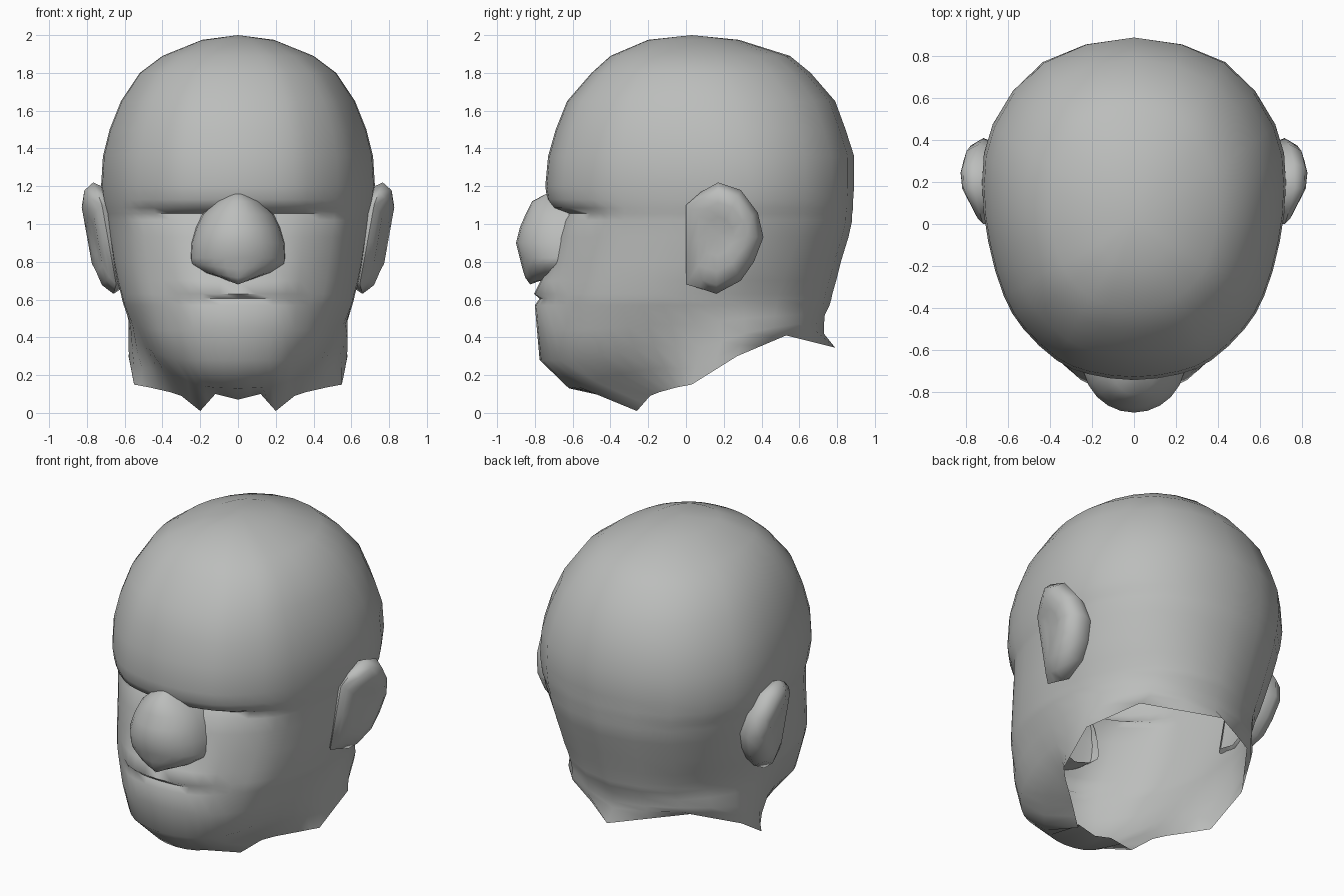
import bpy, bmesh, math
from mathutils import Vector

if "Cube" in bpy.data.objects:
    bpy.data.objects.remove(bpy.data.objects["Cube"])

clay = bpy.data.materials.new("grey clay")
clay.diffuse_color = (0.5, 0.51, 0.5, 1)
clay.use_nodes = True
clay.node_tree.nodes["Principled BSDF"].inputs["Base Color"].default_value = clay.diffuse_color


def finish(name, bm, angle=60):
    bmesh.ops.remove_doubles(bm, verts=bm.verts, dist=0.0005)
    bmesh.ops.recalc_face_normals(bm, faces=bm.faces)
    mesh = bpy.data.meshes.new(name)
    bm.to_mesh(mesh)
    bm.free()
    mesh.materials.append(clay)
    ob = bpy.data.objects.new(name, mesh)
    bpy.context.collection.objects.link(ob)
    bpy.ops.object.select_all(action='DESELECT')
    ob.select_set(True)
    bpy.context.view_layer.objects.active = ob
    bpy.ops.object.shade_smooth_by_angle(angle=math.radians(angle))
    return ob


def resample(keys, steps, smooth=True):
    """Half outline through the keys; tangents mirror across x = 0."""
    keys = [Vector(k) for k in keys]
    flip = lambda v: Vector((-v.x, v.y, v.z))
    ext = [flip(keys[1])] + keys + [flip(keys[-2])]
    out = []
    for i in range(1, len(ext) - 2):
        a, b, c, d = ext[i - 1:i + 3]
        for s in range(steps):
            t = s / steps
            if smooth:
                out.append(0.5 * (2 * b + (c - a) * t + (2 * a - 5 * b + 4 * c - d) * t * t
                                  + (3 * b - a - 3 * c + d) * t ** 3))
            else:
                out.append(b.lerp(c, t))
    return out + [keys[-1]]


def full_ring(half):
    return half + [Vector((-p.x, p.y, p.z)) for p in half[-2:0:-1]]


def loft(bm, rings, closed=True):
    rows = [[bm.verts.new(p) for p in r] for r in rings]
    n = len(rows[0])
    for a, b in zip(rows, rows[1:]):
        for i in range(n if closed else n - 1):
            j = (i + 1) % n
            bm.faces.new((a[i], a[j], b[j], b[i]))
    return rows


def fan(bm, row, point):
    tip = bm.verts.new(point)
    for i in range(len(row)):
        bm.faces.new((row[i], row[(i + 1) % len(row)], tip))


# Head: egg-shaped sections from crown to mouth
egg = [(0, -1), (.3, -.97), (.51, -.9), (.73, -.74), (.86, -.57), (.96, -.3),
       (1, 0), (.93, .4), (.6, .83), (0, 1)]
# height, front, back, half width, y of widest point, face offset, its reach in x
levels = [
    (1.975, -.2, .28, .19, .04, 0, 1), (1.89, -.4, .55, .40, .08, 0, 1),
    (1.8, -.5, .66, .52, .1, 0, 1), (1.65, -.63, .79, .62, .13, 0, 1),
    (1.5, -.69, .845, .68, .16, 0, 1), (1.36, -.73, .89, .715, .18, 0, 1),
    (1.2, -.745, .89, .725, .2, 0, 1), (1.13, -.735, .885, .715, .2, 0, 1),
    (1.085, -.72, .885, .71, .19, .01, .6), (1.055, -.71, .88, .70, .18, .075, .58),
    (1.02, -.70, .88, .695, .17, .04, .55), (.93, -.705, .86, .68, .14, .01, .5),
    (.8, -.72, .82, .66, .08, .0, .4), (.70, -.74, .795, .64, .04, -.03, .36),
    (.63, -.755, .775, .62, .0, -.05, .33), (.605, -.76, .77, .615, .0, -.015, .33),
    (.57, -.765, .76, .605, 0, -.035, .33)]
rings = []
for z, f, b, w, yc, dy, reach in levels:
    half = resample([(x * w, yc + y * ((yc - f) if y < 0 else (b - yc)), z) for x, y in egg], 2)
    for p in half:
        if p.y < yc:
            p.y += dy * max(0, 1 - (p.x / reach) ** 4)
    rings.append(full_ring(half))

# Jaw turning under into the neck
jaw = [(0, -.79, .45), (.17, -.765, .45), (.3, -.7, .44), (.42, -.56, .44), (.49, -.4, .45),
       (.54, -.2, .47), (.57, .05, .47), (.56, .31, .5), (.37, .61, .52), (0, .735, .52)]
chin = [(0, -.775, .28), (.16, -.745, .28), (.28, -.67, .28), (.39, -.54, .3), (.46, -.37, .33),
        (.51, -.17, .36), (.56, .07, .34), (.57, .31, .42), (.38, .6, .47), (0, .73, .46)]
under = [(0, -.62, .13), (.13, -.6, .135), (.22, -.54, .15), (.31, -.42, .19), (.39, -.27, .22),
         (.46, -.11, .24), (.55, .05, .24), (.57, .29, .36), (.38, .59, .44), (0, .73, .42)]
# Ragged open neck edge
hem = [(0, -.35, .07), (.12, -.35, .1), (.2, -.26, .01), (.3, -.19, .09), (.36, -.14, .11),
       (.47, -.05, .135), (.55, .03, .15), (.58, .27, .3), (.4, .53, .41), (0, .79, .345)]
rings += [full_ring(resample(k, 2)) for k in (jaw, chin, under)]
rings.append(full_ring(resample(hem, 2, False)))
bm = bmesh.new()
rows = loft(bm, rings)
fan(bm, rows[0], (0, .03, 2))
finish("head", bm, 75)

# Bulbous nose: stacked arcs, open at the back
bm = bmesh.new()
arcs = []
for z, w, y in [(1.16, .05, -.74), (1.12, .12, -.815), (1.05, .19, -.85), (.98, .225, -.88),
                (.9, .25, -.9), (.82, .255, -.88), (.76, .25, -.865), (.715, .19, -.85),
                (.68, .08, -.825), (.70, .03, -.77)]:
    arc = []
    for i in range(13):
        a = math.pi * i / 12
        arc.append((w * math.cos(a), -.62 + (y + .62) * math.sin(a) ** .9, z + .03 * (z < .8) * abs(math.cos(a))))
    arcs.append(arc)
loft(bm, arcs, False)
finish("nose", bm, 75)

# Ears: outline on the skull, rim standing off it, shallow bowl
outline = [(0, .68), (0, .9), (0, 1.1), (.08, 1.17), (.17, 1.22), (.29, 1.18), (.38, 1.06),
           (.41, .93), (.36, .8), (.29, .7), (.16, .63), (.07, .66)]


def ear_point(y, z, k, lift):
    cy, cz = .17, .94
    y, z = cy + (y - cy) * k, cz + (z - cz) * k
    skull = .62 + .18 * (z - .63)
    return skull + lift * (.35 + .65 * min(1, max(0, y / .2))), y, z


for side, name in ((1, "right_ear"), (-1, "left_ear")):
    bm = bmesh.new()
    shells = []
    for k, lift in ((.88, -.03), (1, .045), (.85, .105), (.62, .125), (.35, .11)):
        pts = [ear_point(y, z, k, lift) for y, z in outline]
        shells.append([(side * x, y, z) for x, y, z in pts])
    rows = loft(bm, shells)
    x, y, z = ear_point(.17, .94, 1, .105)
    fan(bm, rows[-1], (side * x, y, z))
    finish(name, bm, 75)
